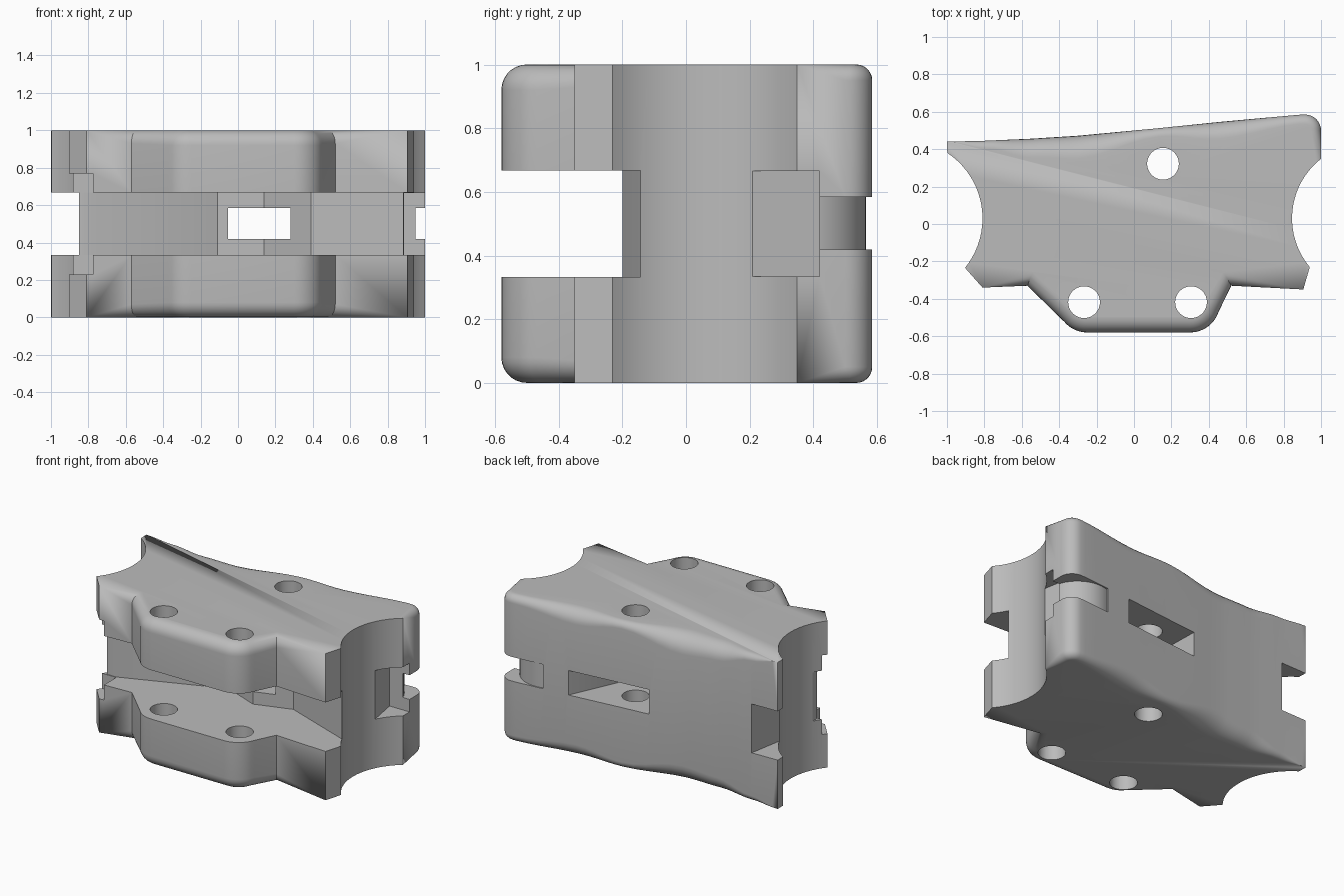
import bpy, bmesh, math
from mathutils import Vector

cube = bpy.data.objects.get("Cube")
if cube:
    bpy.data.objects.remove(cube, do_unlink=True)

grey = bpy.data.materials.new("plain grey")
grey.use_nodes = True
grey.diffuse_color = (0.5, 0.5, 0.5, 1)
grey.node_tree.nodes["Principled BSDF"].inputs["Base Color"].default_value = (0.5, 0.5, 0.5, 1)


def arc(cx, cy, r, a0, a1, n):
    angles = [math.radians(a0 + (a1 - a0) * i / n) for i in range(n + 1)]
    return [(cx + r * math.cos(a), cy + r * math.sin(a)) for a in angles]


def loft(name, rings):
    """Close a stack of equal rings into a solid."""
    bm = bmesh.new()
    loops = [[bm.verts.new(p) for p in ring] for ring in rings]
    n = len(loops[0])
    for low, high in zip(loops, loops[1:]):
        for i in range(n):
            j = (i + 1) % n
            bm.faces.new((low[i], low[j], high[j], high[i]))
    bm.faces.new(loops[0][::-1])
    bm.faces.new(loops[-1])
    bmesh.ops.remove_doubles(bm, verts=bm.verts, dist=0.0004)
    bmesh.ops.recalc_face_normals(bm, faces=bm.faces)
    mesh = bpy.data.meshes.new(name)
    bm.to_mesh(mesh)
    bm.free()
    obj = bpy.data.objects.new(name, mesh)
    bpy.context.collection.objects.link(obj)
    mesh.materials.append(grey)
    return obj


def cutter(name, pts, z0, z1):
    obj = loft(name, [[(x, y, z) for x, y in pts] for z in (z0, z1)])
    obj.hide_render = True
    return obj


def spread(keys, n):
    """Smooth the (x, y, radius) back edge into n steps with a cosine blend of radius."""
    out = []
    for a, b in zip(keys, keys[1:]):
        for i in range(n):
            t = i / n
            s = (1 - math.cos(math.pi * t)) / 2
            out.append((a[0] + (b[0] - a[0]) * t, a[1] + (b[1] - a[1]) * t, a[2] + (b[2] - a[2]) * s))
    return out + [keys[-1]]


# Outline, counter-clockwise: x, y and radius of the rounded upper and lower rim
front = [(-0.81, -0.34, 0), (-0.57, -0.33, 0.07)]
front += [(x, y, 0.08) for x, y in arc(-0.25, -0.42, 0.16, 220, 270, 6)]
front += [(x, y, 0.08) for x, y in arc(0.3, -0.42, 0.16, 270, 342, 8)]
front += [(0.52, -0.33, 0.07), (0.905, -0.35, 0)]
right_end = [(x, y, 0) for x, y in arc(1.25, 0.03, 0.405, 220, 128, 20)]
corner = [(x, y, 0.05) for x, y in arc(0.915, 0.5, 0.085, 0, 90, 8)]
back = spread([(0.88, 0.584, 0.05), (0.45, 0.545, 0.09), (0.13, 0.512, 0.045),
               (-0.3, 0.472, 0.12), (-0.55, 0.456, 0.1), (-0.8, 0.445, 0.04), (-1, 0.44, 0)], 5)
left_end = [(x, y, 0) for x, y in arc(-1.23, 0.03, 0.42, 56.5, -39, 20)]
outline = front + right_end + corner + back + left_end

# Inward direction at every outline point
inward = []
for i, p in enumerate(outline):
    a, c = outline[i - 1], outline[(i + 1) % len(outline)]
    d0 = Vector((p[0] - a[0], p[1] - a[1])).normalized()
    d1 = Vector((c[0] - p[0], c[1] - p[1])).normalized()
    n0, n1 = Vector((-d0.y, d0.x)), Vector((-d1.y, d1.x))
    m = (n0 + n1).normalized()
    inward.append(m / max(m.dot(n0), 0.6))


def rim(angle, top):
    ring = []
    for (x, y, r), n in zip(outline, inward):
        inset, drop = r * (1 - math.cos(angle)), r * (1 - math.sin(angle))
        ring.append((x + n.x * inset, y + n.y * inset, 1 - drop if top else drop))
    return ring


steps = [math.pi / 2 * i / 7 for i in range(8)]
body = loft("clamp_body", [rim(a, False) for a in reversed(steps)] + [rim(a, True) for a in steps])

# Slots, pockets and holes
cuts = [
    cutter("front_slot_cutter", [(-0.78, -0.2), (-0.11, 0.06), (0.14, -0.04), (0.39, 0.04), (0.89, -0.145),
                                 (1.2, -0.26), (1.2, -1), (-1.2, -1), (-1.2, -0.2)], 0.333, 0.667),
    cutter("left_notch_cutter", [(-1.2, -0.4), (-0.85, -0.4), (-0.85, 0.2), (-0.78, 0.6), (-1.2, 0.6)],
           0.3335, 0.6665),
    cutter("left_lug_cutter", [(-1.2, -0.6), (-0.775, -0.6), (-0.775, -0.205), (-1.2, -0.205)], 0.23, 0.77),
    cutter("back_window_cutter", [(-0.05, -0.15), (0.28, -0.15), (0.28, 0.06), (0.57, 0.7), (-0.07, 0.7)],
           0.418, 0.585),
    cutter("right_pocket_cutter", [(0.887, 0.208), (1.2, 0.208), (1.2, 0.42), (0.85, 0.42)], 0.334, 0.666),
    cutter("corner_groove_cutter", [(1.2, 0.4), (1.2, 0.8), (0.68, 0.8)] + arc(0.75, 0.355, 0.21, 109, 12, 16),
           0.419, 0.584),
]
for i, (x, y) in enumerate([(0.155, 0.322), (-0.267, -0.418), (0.305, -0.418)]):
    cuts.append(cutter(f"pin_hole_cutter_{i + 1}", arc(x, y, 0.085, 0, 348.75, 31), -0.2, 1.2))

bpy.context.view_layer.objects.active = body
body.select_set(True)
for cut in cuts:
    mod = body.modifiers.new(cut.name, "BOOLEAN")
    mod.operation, mod.solver, mod.object = "DIFFERENCE", "EXACT", cut
    bpy.ops.object.modifier_apply(modifier=mod.name)
for cut in cuts:
    bpy.data.objects.remove(cut, do_unlink=True)

bpy.ops.object.select_all(action="DESELECT")
body.select_set(True)
bpy.ops.object.shade_smooth_by_angle(angle=math.radians(25))
